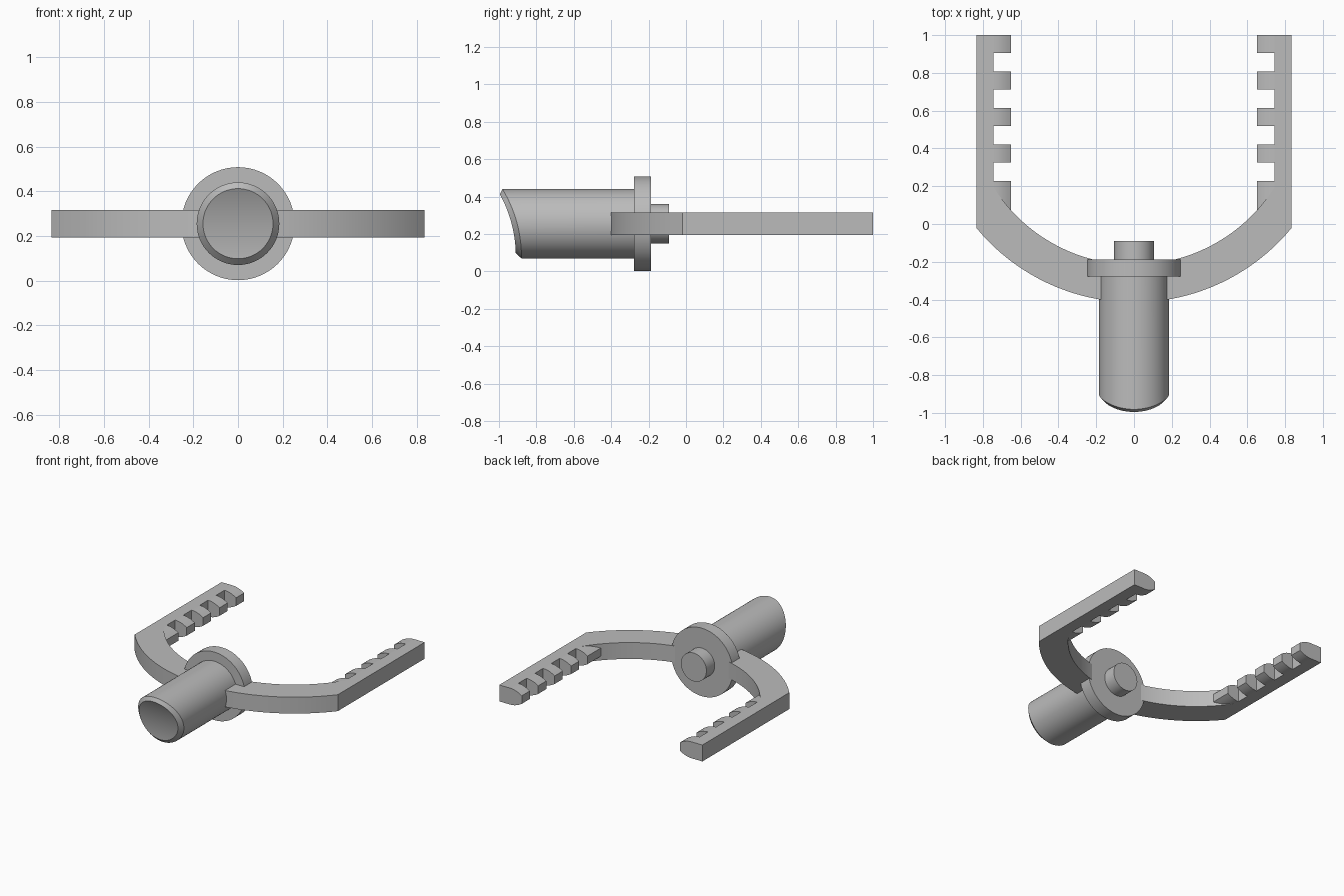
import bpy, bmesh, math
from mathutils import Matrix

cube = bpy.data.objects.get("Cube")
if cube:
    bpy.data.objects.remove(cube, do_unlink=True)

grey = bpy.data.materials.new("mid_grey")
grey.use_nodes = True
grey.diffuse_color = (0.5, 0.5, 0.5, 1)
grey.node_tree.nodes["Principled BSDF"].inputs["Base Color"].default_value = (0.5, 0.5, 0.5, 1)

AXIS_Z = 0.255      # height of the centre line
HALF = 0.061        # half the thickness of the fork


def finish(name, bm, angle=30):
    bmesh.ops.recalc_face_normals(bm, faces=bm.faces)
    mesh = bpy.data.meshes.new(name)
    bm.to_mesh(mesh)
    bm.free()
    mesh.materials.append(grey)
    ob = bpy.data.objects.new(name, mesh)
    bpy.context.collection.objects.link(ob)
    bpy.ops.object.select_all(action='DESELECT')
    ob.select_set(True)
    bpy.context.view_layer.objects.active = ob
    bpy.ops.object.shade_smooth_by_angle(angle=math.radians(angle))
    return ob


def disk(name, radius, y0, y1):
    bm = bmesh.new()
    place = Matrix.Translation((0, (y0 + y1) / 2, AXIS_Z)) @ Matrix.Rotation(math.pi / 2, 4, 'X')
    bmesh.ops.create_cone(bm, cap_ends=True, segments=64, radius1=radius, radius2=radius,
                          depth=y1 - y0, matrix=place)
    return finish(name, bm)


def prism(bm, points, offset):
    face = bm.faces.new([bm.verts.new(p) for p in points])
    moved = bmesh.ops.extrude_face_region(bm, geom=[face])["geom"]
    bmesh.ops.translate(bm, vec=offset, verts=[v for v in moved if isinstance(v, bmesh.types.BMVert)])


def mirror_x(ob):
    ob.modifiers.new("mirror", 'MIRROR').use_axis = (True, False, False)


# Handle: round bar with a scooped, bevelled front end
def scoop(z):
    return -1.6 + math.sqrt(0.69 ** 2 - (z - 0.08) ** 2)


N = 64
bm = bmesh.new()
rings = []
for radius, setback in ((0.185, None), (0.185, 0.03), (0.157, 0)):
    ring = []
    for i in range(N):
        a = 2 * math.pi * i / N
        z = AXIS_Z + radius * math.cos(a)
        y = -0.25 if setback is None else scoop(z) + setback
        ring.append(bm.verts.new((radius * math.sin(a), y, z)))
    rings.append(ring)
for a, b in zip(rings, rings[1:]):
    for i in range(N):
        j = (i + 1) % N
        bm.faces.new((a[i], a[j], b[j], b[i]))
bm.faces.new(rings[0])
tip = rings[-1]
bm.faces.new((tip[0], tip[1], tip[-1]))
for i in range(1, N // 2 - 1):
    bm.faces.new((tip[i], tip[i + 1], tip[N - i - 1], tip[N - i]))
bm.faces.new((tip[N // 2 - 1], tip[N // 2], tip[N // 2 + 1]))
finish("handle", bm)

# Round flange and rear button
disk("flange", 0.253, -0.278, -0.187)
disk("rear_button", 0.105, -0.2, -0.09)

# Fork: two concentric arcs running into straight arms
ARC_Y, R_OUT, R_IN, X_OUT, X_ROOT, X_TIP = 0.665, 1.08, 0.88, 0.835, 0.745, 0.65


def arc(radius, x_end, steps=20):
    end = math.asin(x_end / radius)
    return [(radius * math.sin(end * i / steps), ARC_Y - radius * math.cos(end * i / steps),
             AXIS_Z - HALF) for i in range(steps + 1)]


bm = bmesh.new()
low = AXIS_Z - HALF
outline = arc(R_OUT, X_OUT) + [(X_OUT, 1, low), (X_ROOT, 1, low)] + arc(R_IN, X_ROOT)[::-1]
prism(bm, outline, (0, 0, 2 * HALF))
mirror_x(finish("fork", bm))

# Teeth: wedges with gently rounded top and bottom, along the inner side of each arm
STEPS = 5
upper = []
for i in range(STEPS + 1):
    t = i / STEPS
    upper.append((X_ROOT + (X_TIP - X_ROOT) * t, HALF - 0.031 * t * t))
section = upper + [(x, -h) for x, h in reversed(upper)]
bm = bmesh.new()
for k in range(5):
    back = 1 - 0.193 * k
    front = back - 0.095 if k < 4 else 0.03
    prism(bm, [(x, back, AXIS_Z + h) for x, h in section], (0, front - back, 0))
mirror_x(finish("teeth", bm))
